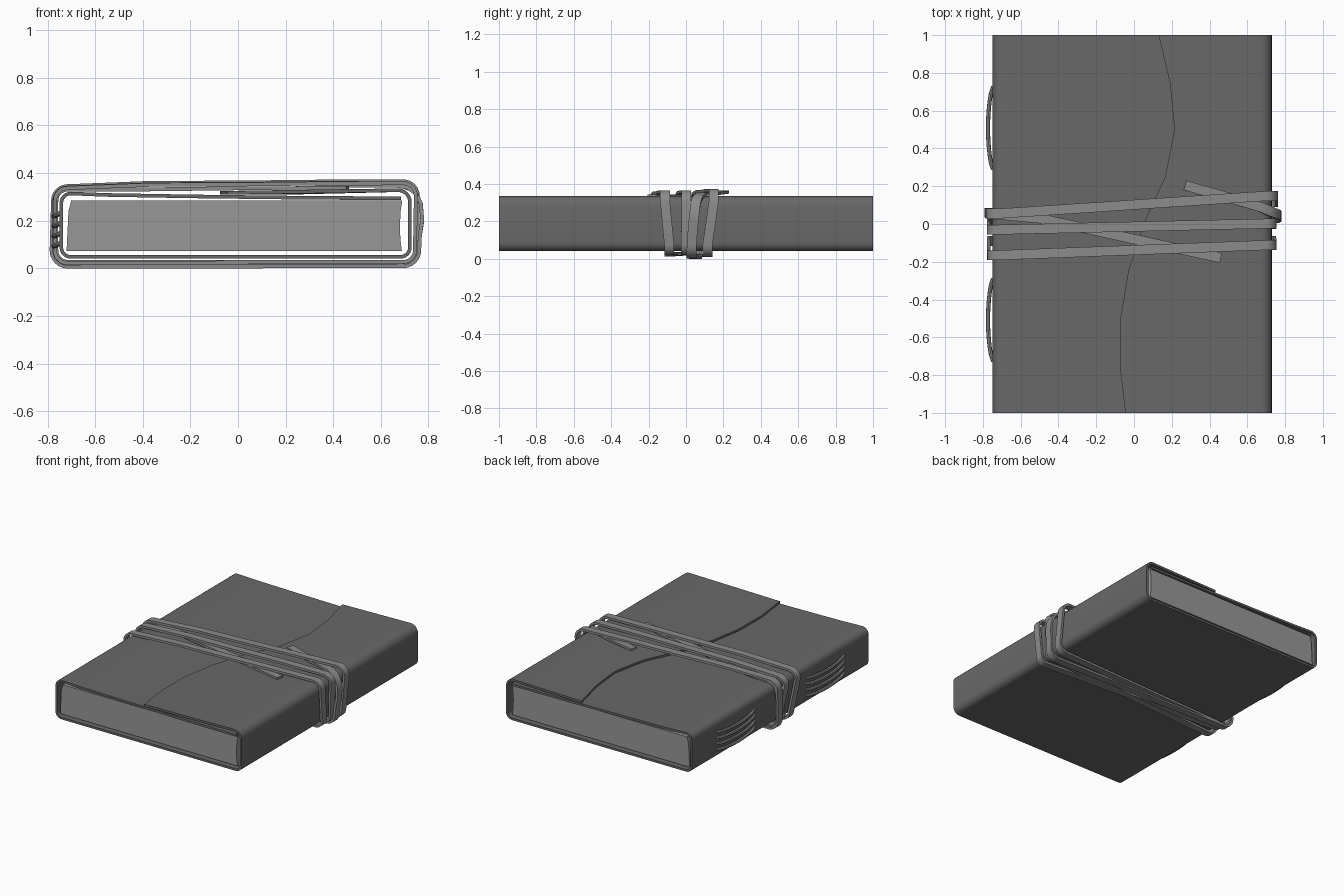
import bpy, bmesh, math
from mathutils import Vector

if "Cube" in bpy.data.objects:
    bpy.data.objects.remove(bpy.data.objects["Cube"])


def material(name, value):
    mat = bpy.data.materials.new(name)
    mat.diffuse_color = (value, value, value, 1)
    mat.use_nodes = True
    mat.node_tree.nodes["Principled BSDF"].inputs["Base Color"].default_value = mat.diffuse_color
    return mat


dark_leather = material("dark_leather", 0.14)
strap_leather = material("strap_leather", 0.26)
paper = material("paper", 0.31)
thread = material("thread", 0.31)


def make_object(name, bm, mat):
    bmesh.ops.recalc_face_normals(bm, faces=bm.faces)
    mesh = bpy.data.meshes.new(name)
    bm.to_mesh(mesh)
    bm.free()
    mesh.materials.append(mat)
    ob = bpy.data.objects.new(name, mesh)
    bpy.context.collection.objects.link(ob)
    return ob


def arc(cx, cz, r, start, end, n=6):
    angles = [math.radians(start + (end - start) * i / n) for i in range(n + 1)]
    return [(cx + r * math.cos(a), cz + r * math.sin(a)) for a in angles]


def loft(name, rings, closed, mat):
    """Bridge successive rows of points; closed rows become capped tubes."""
    bm = bmesh.new()
    rows = [[bm.verts.new(p) for p in ring] for ring in rings]
    n = len(rows[0])
    for a, b in zip(rows, rows[1:]):
        for i in range(n if closed else n - 1):
            j = (i + 1) % n
            bm.faces.new((a[i], a[j], b[j], b[i]))
    if closed:
        bm.faces.new(rows[0])
        bm.faces.new(rows[-1])
    return make_object(name, bm, mat)


# Leather cover: one sheet from the top board round the spine to the wavy flap
flap_edge = [(-1, -0.045), (-0.75, -0.075), (-0.5, -0.072), (-0.25, -0.03), (0, 0.05),
             (0.25, 0.165), (0.5, 0.215), (0.75, 0.19), (1, 0.13)]
body = [(0.685, 0.294), (0.3, 0.296), (-0.2, 0.302), (-0.55, 0.308)]
body += arc(-0.702, 0.274, 0.04, 90, 180)
body += arc(-0.702, 0.088, 0.04, 180, 270)
body += [(-0.3, 0.048), (0.3, 0.048)]
body += arc(0.682, 0.088, 0.04, 270, 360)
body += arc(0.672, 0.278, 0.05, 0, 90)
rows = []
for y, edge in flap_edge:
    row = list(body)
    for i in range(1, 7):
        t = i / 6
        row.append((0.672 + (edge - 0.672) * t, 0.328 - 0.011 * t))
    rows.append([(x, y, z) for x, z in row])
cover = loft("leather_cover", rows, False, dark_leather)
mod = cover.modifiers.new("thickness", 'SOLIDIFY')
mod.thickness = 0.015
mod.offset = 0
# Apply it so that the cut leather edges can be marked sharp
bpy.context.view_layer.objects.active = cover
bpy.ops.object.modifier_apply(modifier=mod.name)

# Page block with a slightly hollow fore edge
pages = [(-0.72, 0.072), (0.688, 0.072), (0.682, 0.12), (0.68, 0.18), (0.683, 0.24),
         (0.69, 0.285), (-0.70, 0.285), (-0.712, 0.24)]
loft("page_block", [[(x, y, z) for x, z in pages] for y in (-0.988, 0.988)], True, paper)

# Wrapping strap: corners visited in order as (corner, y, layer offset)
CORNERS = {"TR": (0.695, 0.305, 0), "TL": (-0.715, 0.283, 90),
           "BL": (-0.715, 0.075, 180), "BR": (0.695, 0.075, 270)}
wraps = [("TL", 0.05, 0), ("BL", 0.0, 0), ("BR", -0.09, 0),
         ("TR", -0.112, 0.004), ("TL", -0.165, 0.006), ("BL", -0.09, 0.006), ("BR", 0.0, 0.0),
         ("TR", 0.002, 0.004), ("TL", -0.03, 0.008), ("BL", 0.05, 0.008), ("BR", 0.115, 0.01),
         ("TR", 0.148, 0.012), ("TL", 0.055, 0.014), ("BL", 0.06, 0.02), ("BR", 0.03, 0.018)]
path = [(0.46, -0.18, 0.337), (0.0, -0.08, 0.336), (-0.5, 0.03, 0.33)]
previous = None
for corner, y, off in wraps:
    if previous and corner == "TL":
        for t, z in ((0.25, 0.350), (0.5, 0.346), (0.75, 0.345)):
            path.append((0.69 - 1.4 * t, previous + (y - previous) * t, z + off))
    cx, cz, a = CORNERS[corner]
    for i, (x, z) in enumerate(arc(cx, cz, 0.048 + off, a, a + 90)):
        path.append((x, y, z))
    previous = y
path += [(0.764, 0.035, 0.14), (0.774, 0.04, 0.2), (0.768, 0.048, 0.27), (0.75, 0.055, 0.31),
         (0.72, 0.068, 0.335), (0.67, 0.09, 0.347), (0.5, 0.14, 0.347), (0.27, 0.205, 0.357)]
path = [Vector(p) for p in path]
rings = []
for i, p in enumerate(path):
    tangent = (path[min(i + 1, len(path) - 1)] - path[max(i - 1, 0)]).normalized()
    normal = Vector((tangent.z, 0, -tangent.x)).normalized() * 0.008
    side = tangent.cross(normal).normalized() * 0.026
    rings.append([p + side + normal, p - side + normal, p - side - normal, p + side - normal])
loft("wrap_strap", rings, True, strap_leather)

# Spine stitching: bowed threads in two groups
for sign, label in ((-1, "front"), (1, "back")):
    for k in range(4):
        z0 = 0.105 + 0.042 * k
        rings = []
        for i in range(13):
            t = i / 12
            bow = math.sin(math.pi * t) ** 0.6 if 0 < i < 12 else 0
            c = Vector((-0.745 - 0.028 * bow, sign * (0.285 + 0.445 * t), z0 - 0.012 * bow))
            rings.append([c + Vector((0.011 * math.cos(a), 0, 0.011 * math.sin(a)))
                          for a in (j * math.tau / 8 for j in range(8))])
        loft(f"spine_thread_{label}_{k + 1}", rings, True, thread)

# Smooth shading with crisp edges
bpy.ops.object.select_all(action='SELECT')
bpy.context.view_layer.objects.active = cover
bpy.ops.object.shade_smooth_by_angle(angle=math.radians(35))
